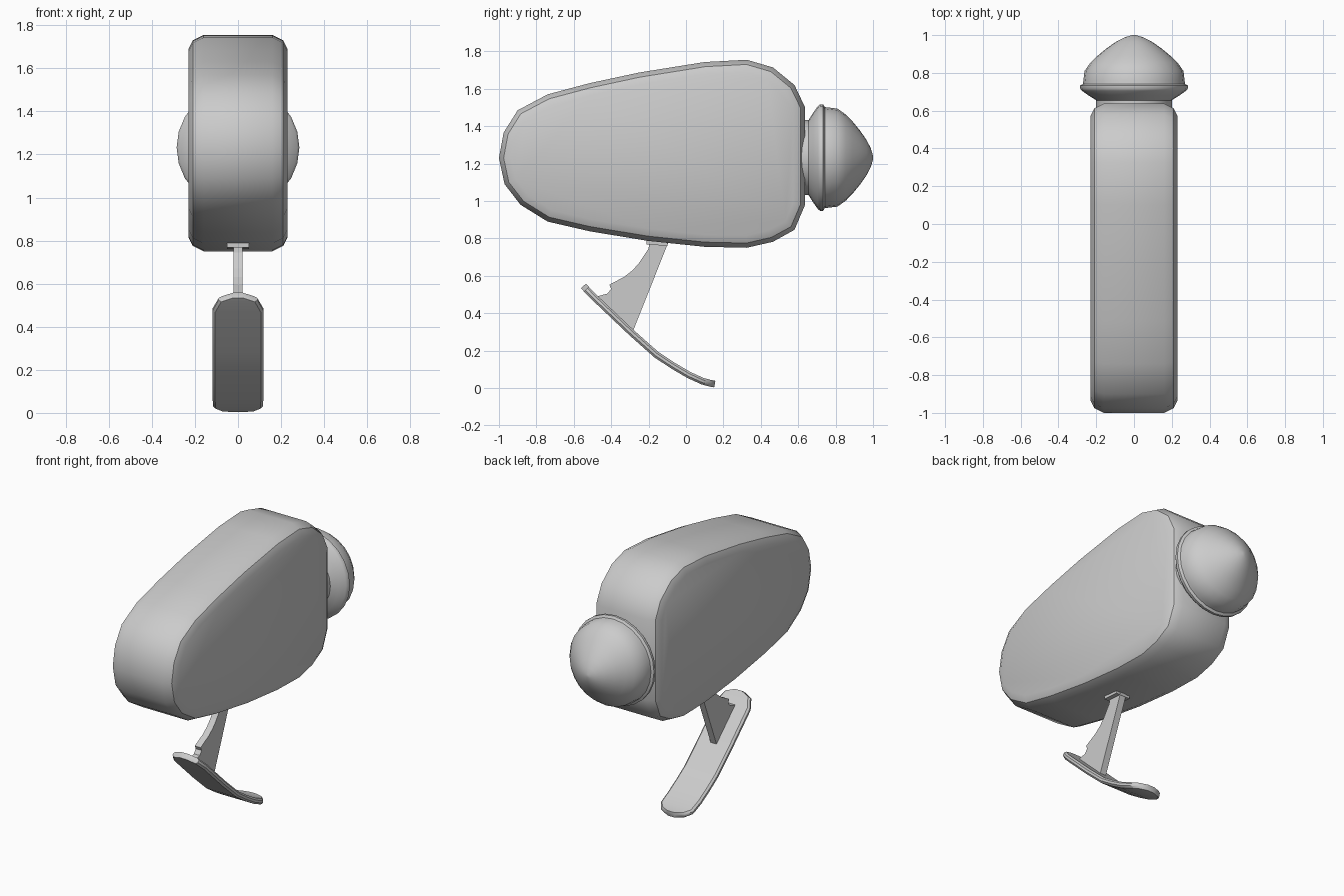
import bpy, bmesh, math
from mathutils import Vector

cube = bpy.data.objects.get("Cube")
if cube:
    bpy.data.objects.remove(cube)

grey = bpy.data.materials.new("light grey")
grey.use_nodes = True
COLOUR = (0.6, 0.6, 0.6, 1)
grey.diffuse_color = COLOUR
grey.node_tree.nodes["Principled BSDF"].inputs["Base Color"].default_value = COLOUR


def finish(name, bm, angle=None):
    """Turn a bmesh into a named object, smooth below the given angle."""
    bmesh.ops.recalc_face_normals(bm, faces=bm.faces)
    mesh = bpy.data.meshes.new(name)
    bm.to_mesh(mesh)
    bm.free()
    mesh.materials.append(grey)
    obj = bpy.data.objects.new(name, mesh)
    bpy.context.collection.objects.link(obj)
    if angle:
        bpy.ops.object.select_all(action="DESELECT")
        obj.select_set(True)
        bpy.context.view_layer.objects.active = obj
        bpy.ops.object.shade_smooth_by_angle(angle=math.radians(angle))
    return obj


def loft(rings):
    """Bridge closed rings of points and cap both ends."""
    bm = bmesh.new()
    loops = [[bm.verts.new(p) for p in ring] for ring in rings]
    n = len(loops[0])
    for a, b in zip(loops, loops[1:]):
        for i in range(n):
            j = (i + 1) % n
            bm.faces.new((a[i], a[j], b[j], b[i]))
    bm.faces.new(loops[0])
    bm.faces.new(loops[-1])
    return bm


def inset(outline, d):
    """Move a clockwise (y, z) outline inwards by d."""
    pts = [Vector(p) for p in outline]
    result = []
    for i, p in enumerate(pts):
        t = (pts[(i + 1) % len(pts)] - pts[i - 1]).normalized()
        result.append(p + d * Vector((t.y, -t.x)))
    return result


# Body: egg-shaped side outline lofted across the width, with rounded rims
outline = [(-1, 1.23), (-.975, 1.366), (-.9, 1.485), (-.74, 1.57), (-.515, 1.63),
           (-.25, 1.687), (.1, 1.743), (.325, 1.755), (.465, 1.714), (.58, 1.62),
           (.637, 1.5), (.637, .98), (.58, .846), (.465, .782), (.325, .75),
           (.1, .755), (-.205, .787), (-.515, .838), (-.74, .89), (-.885, .98),
           (-.97, 1.09)]
rim = [(.16, 0), (.21, .025), (.23, .065)]
sections = [(-x, d) for x, d in reversed(rim)] + rim
finish("body", loft([[(x, p.x, p.y) for p in inset(outline, d)]
                     for x, d in sections]), 35)

# Rear knob: turned profile (y, radius) with neck, flange and dome
profile = [(.6, .2), (.655, .2), (.68, .24), (.705, .275), (.717, .285), (.733, .285),
           (.742, .27), (.76, .268), (.81, .262), (.855, .23), (.89, .194), (.93, .145),
           (.965, .095), (.988, .05), (1, .01)]
SIDES = 24
angles = [math.tau * i / SIDES for i in range(SIDES)]
finish("rear_knob", loft([[(r * math.cos(a), y, 1.232 + r * math.sin(a)) for a in angles]
                          for y, r in profile]), 40)

# Foot plate: curved strip with rounded ends, stations (y, z, half width)
stations = [(-.548, .546, .035), (-.532, .528, .09), (-.485, .48, .118),
            (-.29, .295, .118), (-.158, .178, .118), (-.07, .12, .118), (.015, .07, .118),
            (.09, .036, .115), (.132, .025, .085), (.154, .021, .035)]
rings = []
for i, (y, z, w) in enumerate(stations):
    a = Vector(stations[max(i - 1, 0)][:2])
    b = Vector(stations[min(i + 1, len(stations) - 1)][:2])
    t = (b - a).normalized()
    up = Vector((-t.y, t.x))
    ring = []
    for x, h in ((-w + .012, .018), (w - .012, .018), (w, .007), (w, -.007),
                 (w - .012, -.018), (-w + .012, -.018), (-w, -.007), (-w, .007)):
        ring.append((x, y + h * up.x, z + h * up.y))
    rings.append(ring)
finish("foot_plate", loft(rings), 35)

# Leg: flat fin joining the body to the foot plate
fin = [(-.195, .8), (-.2, .745), (-.25, .67), (-.285, .63), (-.33, .595), (-.41, .552),
       (-.4, .53), (-.42, .505), (-.475, .49), (-.46, .46), (-.285, .3), (-.09, .79)]
finish("leg", loft([[(x, y, z) for y, z in fin] for x in (-.021, .021)]))

# Mounting pad where the leg meets the body
pad = [(-.21, .768), (-.21, .81), (-.1, .81), (-.1, .76)]
finish("leg_mount", loft([[(x, y, z) for y, z in pad] for x in (-.05, .05)]))
